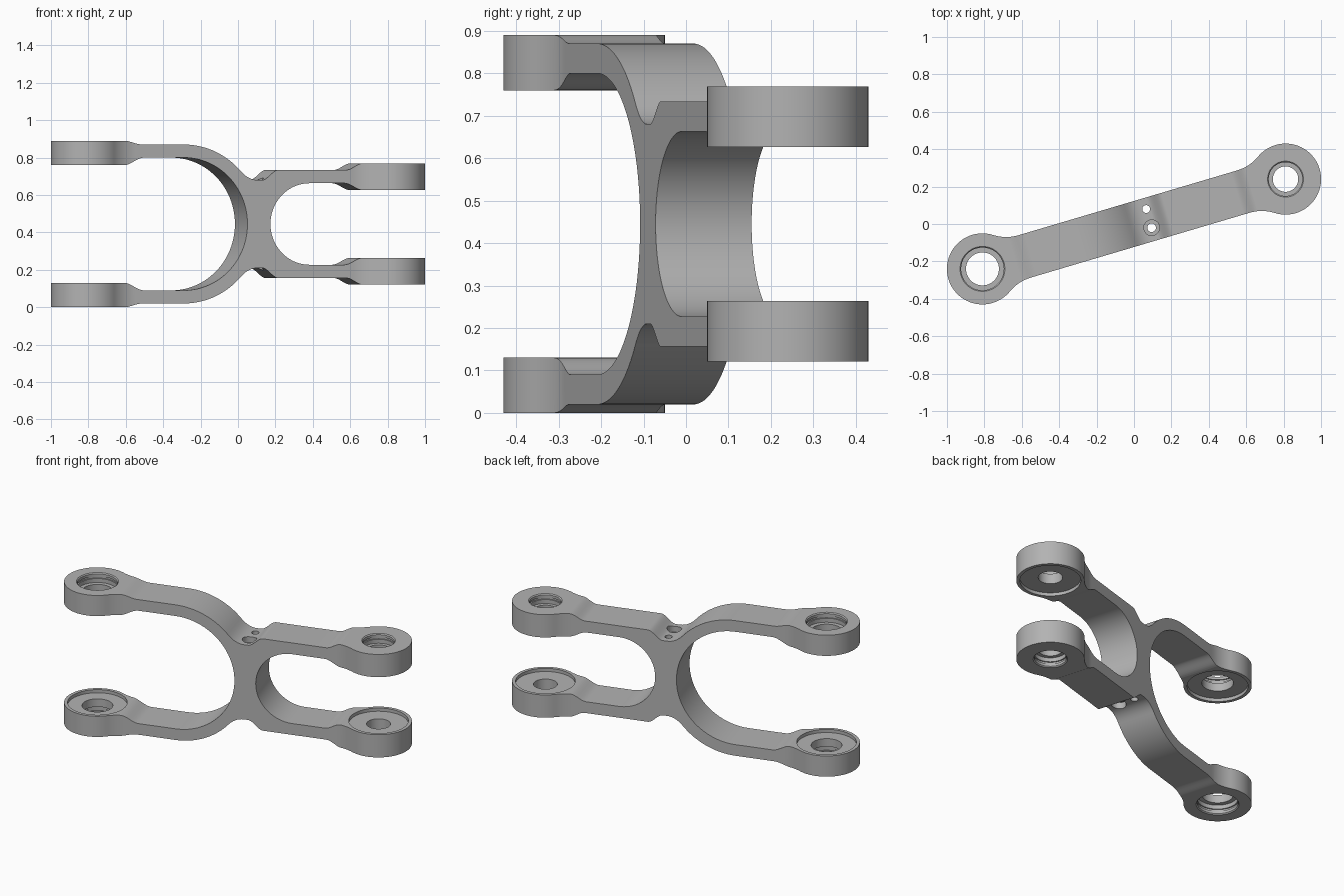
import bpy, bmesh, math
from mathutils import Matrix

cube = bpy.data.objects.get("Cube")
if cube:
    bpy.data.objects.remove(cube, do_unlink=True)

MID = 0.445           # half of total height
REACH = 0.845         # boss centre distance from the middle
BOSS_R, HALF_W, FILLET = 0.19, 0.118, 0.23
ANGLE = math.atan2(0.24, 0.81)

metal = bpy.data.materials.new("grey metal")
metal.use_nodes = True
grey = (0.45, 0.45, 0.45, 1)
metal.diffuse_color = grey
metal.node_tree.nodes["Principled BSDF"].inputs["Base Color"].default_value = grey


def finish(name, bm):
    bmesh.ops.recalc_face_normals(bm, faces=bm.faces)
    me = bpy.data.meshes.new(name)
    bm.to_mesh(me)
    bm.free()
    me.materials.append(metal)
    ob = bpy.data.objects.new(name, me)
    bpy.context.collection.objects.link(ob)
    return ob


def prism(name, pts, to3d, depth):
    """Extrude a closed outline along a vector."""
    bm = bmesh.new()
    face = bm.faces.new([bm.verts.new(to3d(*p)) for p in pts])
    ext = bmesh.ops.extrude_face_region(bm, geom=[face])
    moved = [g for g in ext["geom"] if isinstance(g, bmesh.types.BMVert)]
    bmesh.ops.translate(bm, vec=depth, verts=moved)
    return finish(name, bm)


def lathe(name, profile, u, v, side, n=64):
    """Turn a (radius, height) profile into a solid; side flips it."""
    bm = bmesh.new()
    rings = []
    for r, h in profile:
        rings.append([bm.verts.new((u + r * math.cos(math.tau * i / n),
                                    v + r * math.sin(math.tau * i / n), side * h))
                      for i in range(n)])
    for a, b in zip(rings, rings[1:]):
        for i in range(n):
            j = (i + 1) % n
            bm.faces.new((a[i], a[j], b[j], b[i]))
    bm.faces.new(rings[0])
    bm.faces.new(rings[-1])
    return finish(name, bm)


def arc(cx, cy, r, a0, a1, n):
    return [(cx + r * math.cos(math.radians(a0 + (a1 - a0) * i / n)),
             cy + r * math.sin(math.radians(a0 + (a1 - a0) * i / n))) for i in range(n + 1)]


def ease(p, q, n=10):
    """S-shaped step from p to q."""
    return [(p[0] + (q[0] - p[0]) * t, p[1] + (q[1] - p[1]) * t * t * (3 - 2 * t))
            for t in (i / n for i in range(n + 1))]


def bend(p, c, q, n=8):
    """Rounded corner from p to q with corner point c."""
    return [tuple(p[k] * (1 - t) ** 2 + 2 * c[k] * t * (1 - t) + q[k] * t * t for k in (0, 1))
            for t in (i / n for i in range(1, n + 1))]


def flip(pts):
    return [(u, -h) for u, h in reversed(pts)]


# Side profile: double fork with thickened ends
shoulder = arc(-0.337, 0, 0.425, 90, 42, 20)
outer = ([(-1.1, 0.445)] + ease((-0.67, 0.445), (-0.57, 0.425)) + shoulder
         + bend(shoulder[-1], (0.023, 0.235), (0.075, 0.235))
         + ease((0.1, 0.235), (0.19, 0.289))
         + ease((0.57, 0.289), (0.66, 0.324)) + [(1.1, 0.324)])
right_gap = ([(1.1, 0.181)] + ease((0.66, 0.181), (0.56, 0.218))
             + arc(0.364, 0, 0.218, 90, 270, 48)
             + flip(ease((0.66, 0.181), (0.56, 0.218))) + [(1.1, -0.181)])
left_gap = ([(-1.1, -0.315)] + ease((-0.67, -0.315), (-0.56, -0.355))
            + arc(-0.337, 0, 0.355, -90, 90, 56)
            + flip(ease((-0.67, -0.315), (-0.56, -0.355))) + [(-1.1, 0.315)])
link = prism("fork_link", outer + right_gap + flip(outer) + left_gap,
             lambda u, h: (u, -0.3, h), (0, 0.6, 0))

# Plan outline: straight bar blended into round ends
run = math.sqrt((BOSS_R + FILLET) ** 2 - (HALF_W + FILLET) ** 2)
touch = math.degrees(math.atan2(HALF_W + FILLET, -run))
quarter = (arc(REACH, 0, BOSS_R, 0, touch, 36)
           + arc(REACH - run, HALF_W + FILLET, FILLET, touch - 180, -90, 14)[1:])
half = quarter + [(-u, v) for u, v in reversed(quarter)]
plan = half + flip(half)[1:-1]
cutters = [(prism("plan_cutter", plan, lambda u, v: (u, v, -0.6), (0, 0, 1.2)), "INTERSECT")]

# Bearing seats: shallow recess inside, grooved counterbore outside
for u, lo, hi, bore, seat in ((-REACH, 0.315, 0.445, 0.088, 0.114),
                              (REACH, 0.181, 0.324, 0.068, 0.09)):
    stack = [(0.17, lo - 0.03), (0.17, lo + 0.02), (bore, lo + 0.02), (bore, hi - 0.06),
             (seat, hi - 0.06), (seat, hi - 0.035), (seat + 0.007, hi - 0.035),
             (seat + 0.007, hi - 0.022), (seat, hi - 0.022), (seat, hi - 0.006),
             (seat + 0.006, hi), (seat + 0.006, hi + 0.03)]
    for side in (1, -1):
        cutters.append((lathe("seat_cutter", stack, u, 0, side), "DIFFERENCE"))

# Waist holes: one stepped, one plain, both running through
stepped = [(0.042, -0.4), (0.042, -0.2), (0.023, -0.2), (0.023, 0.2), (0.042, 0.2), (0.042, 0.4)]
plain = [(0.021, -0.4), (0.021, 0.4)]
cutters.append((lathe("bolt_cutter", stepped, 0.085, -0.046, 1, 32), "DIFFERENCE"))
cutters.append((lathe("pin_cutter", plain, 0.085, 0.058, 1, 32), "DIFFERENCE"))

# Apply the cuts
bpy.ops.object.select_all(action="DESELECT")
bpy.context.view_layer.objects.active = link
link.select_set(True)
for cutter, kind in cutters:
    cutter.hide_render = True
    mod = link.modifiers.new("cut", "BOOLEAN")
    mod.operation, mod.solver, mod.object = kind, "EXACT", cutter
    bpy.ops.object.modifier_apply(modifier=mod.name)
    bpy.data.objects.remove(cutter, do_unlink=True)

# Place and shade
link.data.transform(Matrix.Translation((0, 0, MID)) @ Matrix.Rotation(ANGLE, 4, "Z"))
bpy.ops.object.shade_smooth_by_angle(angle=math.radians(30))
